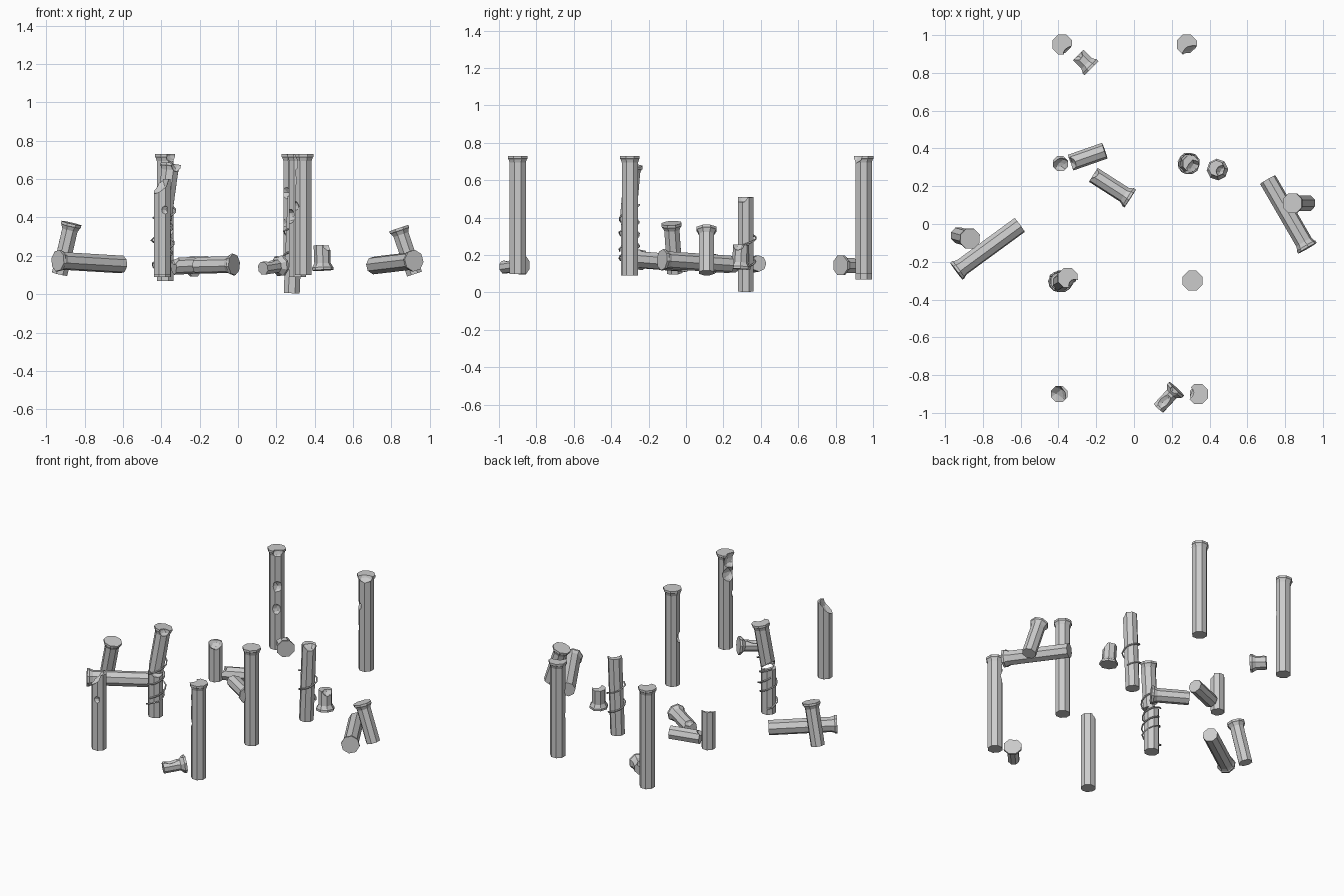
import bpy, bmesh, math, random
from mathutils import Vector

if "Cube" in bpy.data.objects:
    bpy.data.objects.remove(bpy.data.objects["Cube"])

random.seed(4)
R = 0.047        # shaft radius
CAP = 0.057      # capital radius


def link(name, bm):
    me = bpy.data.meshes.new(name)
    bmesh.ops.recalc_face_normals(bm, faces=bm.faces)
    bm.to_mesh(me)
    bm.free()
    ob = bpy.data.objects.new(name, me)
    bpy.context.collection.objects.link(ob)
    return ob


def chip(loc, r):
    """Rough rock-shaped cutter"""
    bm = bmesh.new()
    bmesh.ops.create_icosphere(bm, subdivisions=2, radius=r)
    for v in bm.verts:
        v.co = v.co * random.uniform(0.9, 1.06) + Vector(loc)
    return link("chip_cutter", bm)


def column(name, base, top, cap=True, chips=(), r=R):
    """Octagonal shaft from base to top, flared capital, bites taken out by chips (world x, y, z, radius)"""
    base, top = Vector(base), Vector(top)
    h = (top - base).length
    rot = Vector((0, 0, 1)).rotation_difference(top - base)
    prof = [(r, 0), (r, h)]
    if cap:
        prof = [(r, 0), (r, h - 0.036), (CAP - 0.004, h - 0.018), (CAP, h - 0.014), (CAP, h)]
    bm = bmesh.new()
    rings = []
    for rad, z in prof:
        ring = []
        for i in range(8):
            a = math.radians(22.5 + 45 * i)
            ring.append(bm.verts.new(base + rot @ Vector((rad * math.cos(a), rad * math.sin(a), z))))
        rings.append(ring)
    for lo, hi in zip(rings, rings[1:]):
        for i in range(8):
            j = (i + 1) % 8
            bm.faces.new((lo[i], lo[j], hi[j], hi[i]))
    bm.faces.new(rings[0][::-1])
    bm.faces.new(rings[-1])
    ob = link(name, bm)
    cutters = []
    for x, y, z, cr in chips:
        c = chip((x, y, z), cr)
        cutters.append(c)
        m = ob.modifiers.new("bite", 'BOOLEAN')
        m.operation, m.solver, m.object = 'DIFFERENCE', 'EXACT', c
    if cutters:
        dg = bpy.context.evaluated_depsgraph_get()
        dg.update()
        me = bpy.data.meshes.new_from_object(ob.evaluated_get(dg))
        ob.modifiers.clear()
        ob.data = me
        for c in cutters:
            bpy.data.objects.remove(c)
    return ob


def vine(name, x, y, z0, z1, turns, phase, lean=0.0):
    """Thin creeper wound round a shaft"""
    cu = bpy.data.curves.new(name, 'CURVE')
    cu.dimensions = '3D'
    cu.bevel_depth = 0.005
    cu.bevel_resolution = 0
    cu.use_fill_caps = True
    n = int(turns * 12)
    sp = cu.splines.new('POLY')
    sp.points.add(n)
    for i, p in enumerate(sp.points):
        t = i / n
        a = phase + t * turns * math.tau
        rr = R + 0.005 + random.uniform(-0.002, 0.006)
        p.co = (x + lean * t + rr * math.cos(a), y + rr * math.sin(a), z0 + (z1 - z0) * t, 1)
    bpy.context.collection.objects.link(bpy.data.objects.new(name, cu))


# Standing columns with capitals
column("back_left_column", (-0.38, 0.95, 0.07), (-0.38, 0.95, 0.73), chips=[
    (-0.335, 0.90, 0.49, 0.045), (-0.345, 0.895, 0.34, 0.04), (-0.33, 0.90, 0.72, 0.045)])
column("back_right_column", (0.28, 0.95, 0.10), (0.28, 0.95, 0.73), chips=[
    (0.31, 0.885, 0.745, 0.065), (0.235, 0.90, 0.53, 0.04), (0.225, 0.91, 0.37, 0.033)])
column("middle_right_column", (0.31, -0.30, 0.09), (0.31, -0.30, 0.73), chips=[
    (0.265, -0.325, 0.405, 0.04)])
column("front_right_column", (0.34, -0.90, 0.10), (0.34, -0.90, 0.73), chips=[
    (0.275, -0.89, 0.69, 0.06), (0.285, -0.88, 0.60, 0.052), (0.285, -0.935, 0.46, 0.033)])

# Broken stumps
column("front_left_stump", (-0.395, -0.90, 0.10), (-0.395, -0.90, 0.60), False, [
    (-0.45, -0.925, 0.605, 0.09), (-0.375, -0.96, 0.44, 0.03)])
column("back_left_stump", (-0.39, 0.32, 0.09), (-0.39, 0.32, 0.34), False, [
    (-0.385, 0.305, 0.345, 0.047)], 0.043)
column("leaning_stump", (0.28, 0.32, 0.005), (0.30, 0.32, 0.51), False, [
    (0.325, 0.295, 0.53, 0.05)], 0.045)
column("vine_stump", (-0.395, -0.305, 0.09), (-0.395, -0.305, 0.385), False, [
    (-0.37, -0.32, 0.41, 0.055)])
column("vine_stump_top", (-0.39, -0.31, 0.39), (-0.35, -0.285, 0.68), True, [
    (-0.41, -0.30, 0.39, 0.05), (-0.315, -0.325, 0.67, 0.035)])

# Creepers
vine("leaning_stump_vine", 0.285, 0.32, 0.14, 0.34, 1.6, 0.3, 0.008)
vine("vine_stump_creeper", -0.395, -0.305, 0.13, 0.40, 2.1, 2.0)
vine("vine_stump_creeper_upper", -0.39, -0.305, 0.22, 0.47, 1.5, 4.5, 0.012)

# Fallen and propped columns on both sides
column("left_fallen_column", (-0.605, -0.005, 0.155), (-0.94, -0.25, 0.175))
column("left_propped_column", (-0.93, -0.06, 0.105), (-0.868, -0.078, 0.37), r=0.044)
column("right_fallen_column", (0.708, 0.235, 0.15), (0.918, -0.128, 0.175))
column("right_propped_column", (0.92, 0.11, 0.105), (0.838, 0.11, 0.345), r=0.044)

# Fallen pieces beside the back stump
column("fallen_drum", (-0.335, 0.325, 0.145), (-0.155, 0.388, 0.155), False, [
    (-0.35, 0.31, 0.20, 0.05)], 0.044)
column("fallen_capital_piece", (-0.215, 0.26, 0.15), (-0.02, 0.135, 0.155), True, [
    (-0.225, 0.28, 0.20, 0.042)], 0.044)

# Loose capital fragments
column("upturned_capital", (0.437, 0.295, 0.255), (0.442, 0.288, 0.125), True, [
    (0.475, 0.275, 0.265, 0.042)], 0.043)
column("back_capital", (-0.295, 0.895, 0.145), (-0.225, 0.825, 0.145), True, [
    (-0.31, 0.90, 0.19, 0.04)], 0.043)
column("front_capital_shard", (0.13, -0.975, 0.135), (0.225, -0.873, 0.15), True, [
    (0.15, -0.945, 0.235, 0.08), (0.205, -0.885, 0.225, 0.036)], 0.036)
